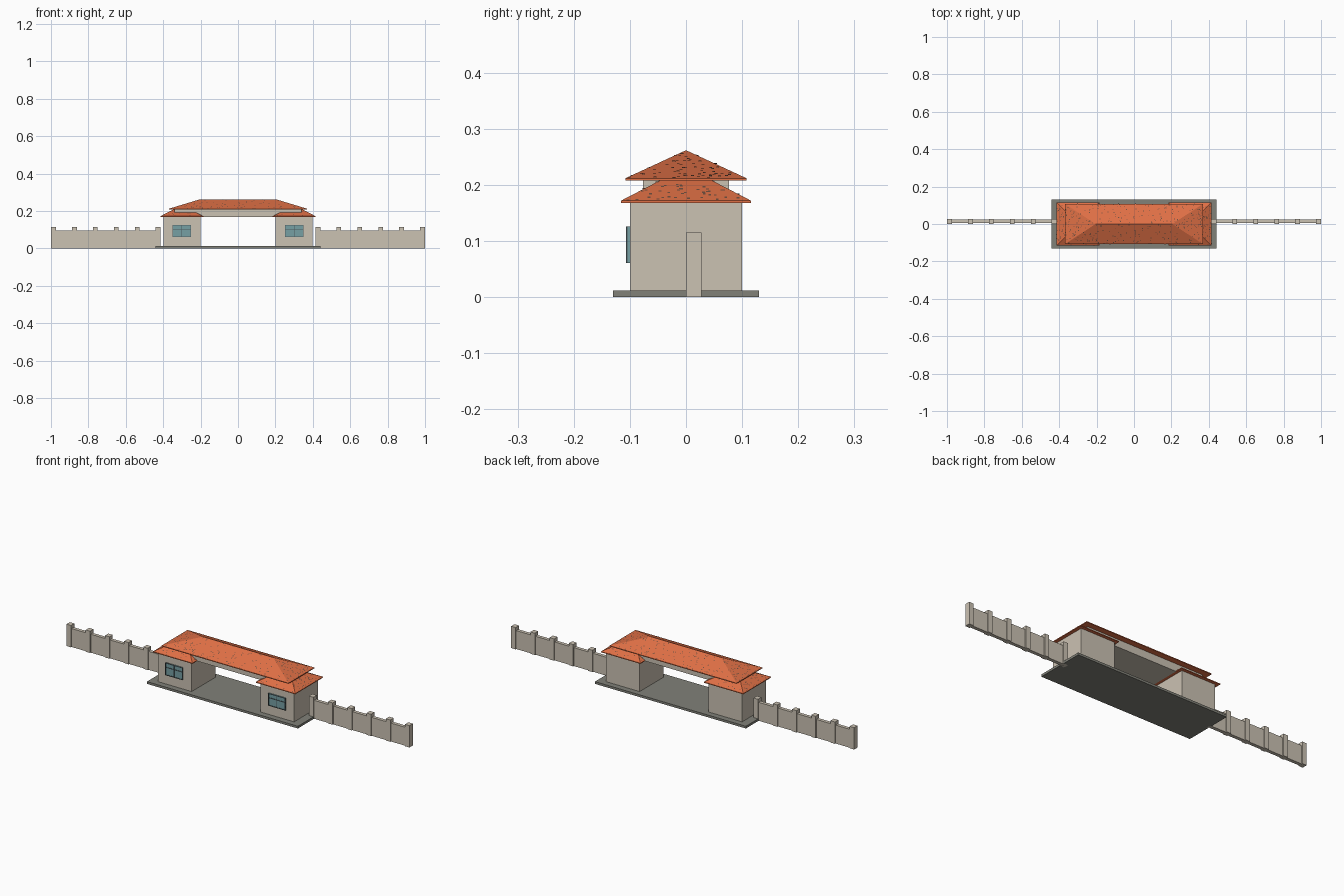
import bpy, bmesh, random
from mathutils import Vector

random.seed(4)
cube = bpy.data.objects.get("Cube")
if cube:
    bpy.data.objects.remove(cube, do_unlink=True)


def material(name, rgb):
    m = bpy.data.materials.new(name)
    m.use_nodes = True
    m.diffuse_color = (*rgb, 1)
    m.node_tree.nodes["Principled BSDF"].inputs["Base Color"].default_value = (*rgb, 1)
    return m


CREAM = material("cream_plaster", (0.60, 0.54, 0.45))
TILE = material("orange_roof_tile", (0.74, 0.16, 0.06))
DARK_TILE = material("dark_roof_tile", (0.16, 0.08, 0.05))
STONE = material("grey_paving", (0.22, 0.22, 0.19))
GLASS = material("teal_glass", (0.18, 0.35, 0.37))
FRAME = material("slate_frame", (0.08, 0.11, 0.12))


def finish(name, bm, mat):
    me = bpy.data.meshes.new(name)
    bm.to_mesh(me)
    bm.free()
    me.materials.append(mat)
    ob = bpy.data.objects.new(name, me)
    bpy.context.collection.objects.link(ob)
    return ob


def box(name, x, y, z, mat):
    """Box from (low, high) ranges on each axis."""
    bm = bmesh.new()
    bmesh.ops.create_cube(bm, size=1)
    for v in bm.verts:
        for i, (low, high) in enumerate((x, y, z)):
            v.co[i] = low if v.co[i] < 0 else high
    return finish(name, bm, mat)


def tile_flecks(name, faces, density):
    """Scatter thin dark tiles over the sloping faces."""
    bm = bmesh.new()
    for corners, n in faces:
        along = Vector((0, 0, 1)).cross(n).normalized()
        up = n.cross(along)
        # the narrow end slopes carry more dark tiles
        rate = density * (2.2 if abs(n.x) > abs(n.y) else 1)
        for b, c in zip(corners[1:], corners[2:]):
            a = corners[0]
            area = (b - a).cross(c - a).length / 2
            for _ in range(int(area * rate)):
                s, t = random.random(), random.random()
                if s + t > 1:
                    s, t = 1 - s, 1 - t
                p = a + (b - a) * s * 0.96 + (c - a) * t * 0.96 + n * 0.0008
                w, h = along * 0.0025, up * 0.0022
                bm.faces.new([bm.verts.new(q) for q in
                              (p - w - h, p + w - h, p + w + h, p - w + h)])
    finish(name, bm, DARK_TILE)


def hip_roof(name, cx, half_x, half_y, eave, top, ridge):
    """Hipped roof with a thin eave edge; ridge 0 gives a pyramid."""
    lip = 0.004
    bm = bmesh.new()
    ring = [(-1, -1), (1, -1), (1, 1), (-1, 1)]
    low, high = [[bm.verts.new((cx + sx * half_x, sy * half_y, z)) for sx, sy in ring]
                 for z in (eave, eave + lip)]
    left = bm.verts.new((cx - ridge, 0, top))
    right = bm.verts.new((cx + ridge, 0, top)) if ridge else left
    bm.faces.new(low[::-1])
    for i in range(4):
        j = (i + 1) % 4
        bm.faces.new((low[i], low[j], high[j], high[i]))
    peaks = [(right, left), (right,), (left, right), (left,)]
    for i, peak in enumerate(peaks):
        if not ridge:
            peak = peak[:1]
        bm.faces.new((high[i], high[(i + 1) % 4], *peak))
    bm.normal_update()
    slopes = [([v.co.copy() for v in f.verts], f.normal.copy())
              for f in bm.faces if f.normal.z > 0.1]
    finish(name, bm, TILE)
    tile_flecks(name + "_dark_tiles", slopes, 1500)


# Paved base and the beam across the gateway
box("paved_base", (-0.44, 0.44), (-0.13, 0.13), (0, 0.012), STONE)
box("gate_beam", (-0.34, 0.34), (-0.077, 0.077), (0.168, 0.211), CREAM)
hip_roof("upper_roof", 0, 0.37, 0.108, 0.208, 0.262, 0.205)

for side, s in (("left", 1), ("right", -1)):
    def span(a, b):
        return tuple(sorted((s * a, s * b)))

    # Gatehouse with its own pyramid roof
    box(side + "_gatehouse", span(0.20, 0.397), (-0.1, 0.1), (0.006, 0.17), CREAM)
    hip_roof(side + "_lower_roof", s * 0.30, 0.115, 0.116, 0.168, 0.232, 0)

    # Front window: glass, outer frame, centre post and crossbar
    x0, x1, z0, z1, t = 0.25, 0.35, 0.061, 0.126, 0.003
    box(side + "_window_glass", span(x0, x1), (-0.104, -0.098), (z0, z1), GLASS)
    middle = (x0 + x1) / 2
    for part, a, b in (("inner", x0, x0 + t), ("centre", middle - t / 2, middle + t / 2),
                       ("outer", x1 - t, x1)):
        box(f"{side}_window_{part}_post", span(a, b), (-0.107, -0.098), (z0, z1), FRAME)
    for part, z in (("sill", z0), ("crossbar", 0.101), ("head", z1 - t)):
        box(f"{side}_window_{part}", span(x0, x1), (-0.1065, -0.098), (z, z + t), FRAME)

    # Boundary wall with evenly spaced posts
    box(side + "_boundary_wall", span(0.425, 0.985), (0.005, 0.023), (0, 0.097), CREAM)
    for i in range(6):
        x = 0.427 + i * 0.112
        box(f"{side}_wall_post_{i + 1}", span(x - 0.013, x + 0.013),
            (0, 0.028), (0, 0.115), CREAM)
